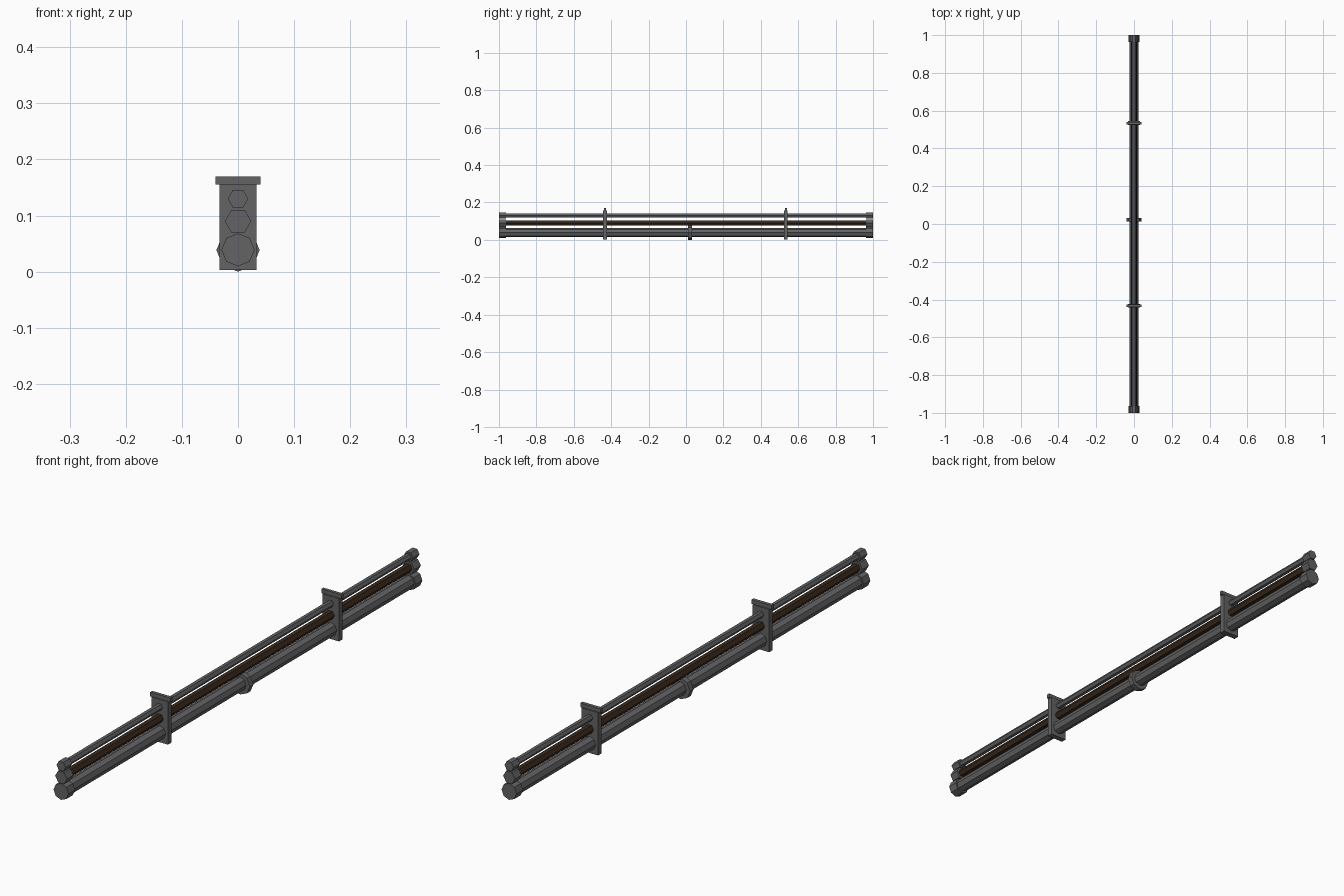
import bpy, bmesh, math
from mathutils import Vector

if "Cube" in bpy.data.objects:
    bpy.data.objects.remove(bpy.data.objects["Cube"])


def mat(name, rgb):
    m = bpy.data.materials.new(name)
    m.diffuse_color = (*rgb, 1)
    m.use_nodes = True
    m.node_tree.nodes["Principled BSDF"].inputs["Base Color"].default_value = m.diffuse_color
    return m


STEEL = mat("dark grey steel", (0.125, 0.125, 0.13))
BROWN = mat("dark brown pipe", (0.04, 0.022, 0.012))


def prism(name, pts, y0, y1, material):
    # Extrude an x-z outline along y
    bm = bmesh.new()
    face = bm.faces.new([bm.verts.new((x, y0, z)) for x, z in pts])
    ext = bmesh.ops.extrude_face_region(bm, geom=[face])
    bmesh.ops.translate(bm, vec=Vector((0, y1 - y0, 0)),
                        verts=[v for v in ext["geom"] if isinstance(v, bmesh.types.BMVert)])
    bmesh.ops.recalc_face_normals(bm, faces=bm.faces)
    me = bpy.data.meshes.new(name)
    bm.to_mesh(me)
    bm.free()
    me.materials.append(material)
    ob = bpy.data.objects.new(name, me)
    bpy.context.collection.objects.link(ob)


def ring(r, n, z):
    return [(r * math.cos(2 * math.pi * i / n), z + r * math.sin(2 * math.pi * i / n))
            for i in range(n)]


def box(w, z0, z1):
    return [(-w, z0), (w, z0), (w, z1), (-w, z1)]


# Three stacked pipes with end caps: name, height, pipe radius, cap radius, sides, material
for name, z, r, cap, n, m in [("large", 0.039, 0.024, 0.0295, 8, STEEL),
                              ("middle", 0.09, 0.0155, 0.0235, 6, BROWN),
                              ("small", 0.13, 0.012, 0.0182, 6, STEEL)]:
    prism(name + "_pipe", ring(r, n, z), -0.98, 0.98, m)
    for s, end in ((-1, "front"), (1, "back")):
        prism(f"{name}_cap_{end}", ring(cap, n, z), s * 0.963, s * 1.0, STEEL)

# Coupling collar round the large pipe
prism("collar", ring(0.0385, 8, 0.0385), 0.012, 0.032, STEEL)

# Hanger brackets: plate with a wider top strip
for y, end in ((-0.433, "front"), (0.534, "back")):
    prism(f"bracket_plate_{end}", box(0.033, 0.003, 0.156), y - 0.01, y + 0.01, STEEL)
    prism(f"bracket_top_{end}", box(0.04, 0.155, 0.17), y - 0.006, y + 0.006, STEEL)
